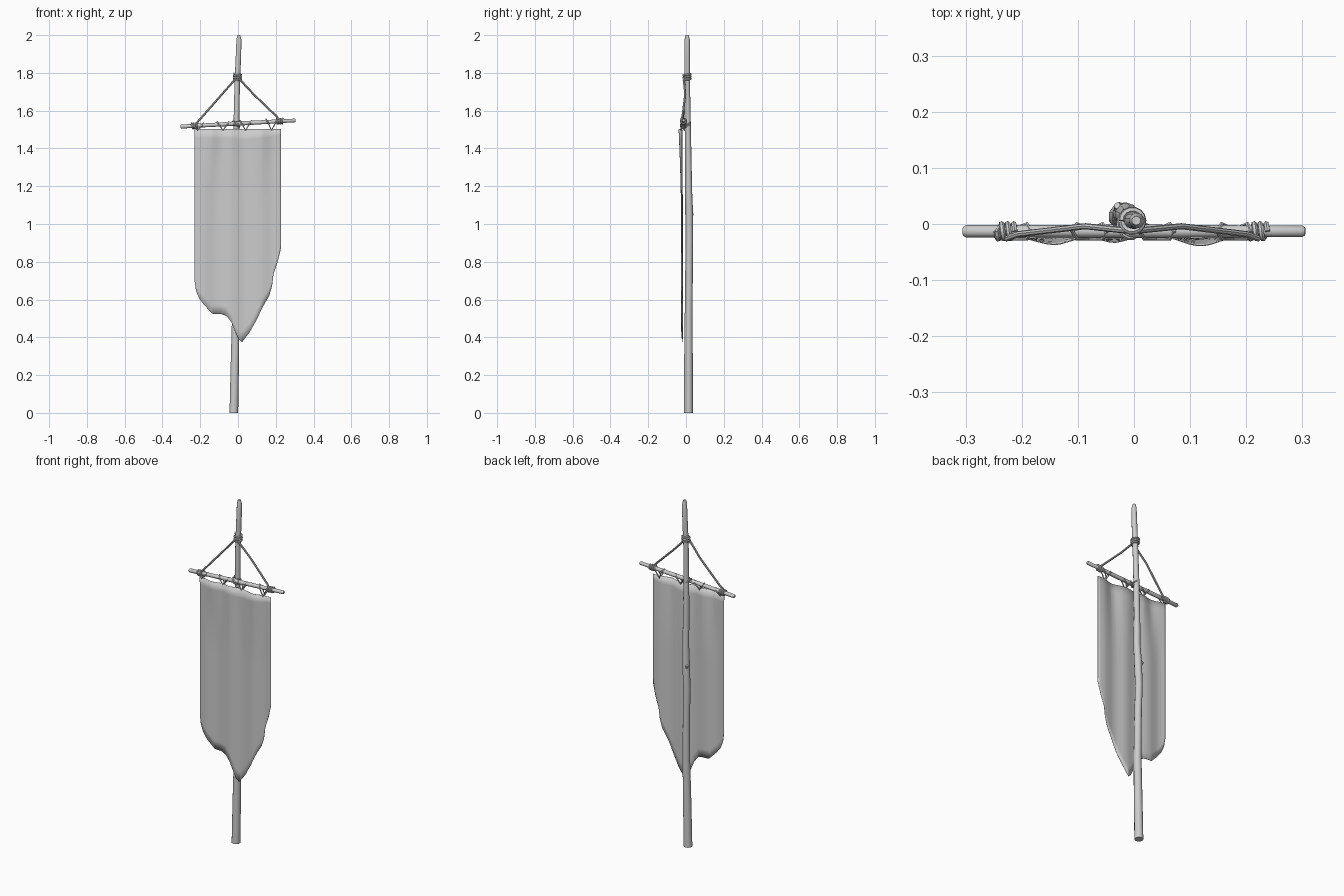
import bpy, bmesh
from math import sin, cos, pi, exp, radians
from mathutils import Vector

cube = bpy.data.objects.get("Cube")
if cube:
    bpy.data.objects.remove(cube, do_unlink=True)

grey = bpy.data.materials.new("plain grey")
grey.use_nodes = True
grey.diffuse_color = (0.6, 0.6, 0.6, 1)
grey.node_tree.nodes["Principled BSDF"].inputs["Base Color"].default_value = (0.6, 0.6, 0.6, 1)


def finish(obj, angle=40):
    bpy.ops.object.select_all(action='DESELECT')
    obj.select_set(True)
    bpy.context.view_layer.objects.active = obj
    if obj.type == 'CURVE':
        bpy.ops.object.convert(target='MESH')
        obj = bpy.context.object
    obj.data.materials.clear()
    obj.data.materials.append(grey)
    bpy.ops.object.shade_smooth_by_angle(angle=radians(angle))


def tube(name, points, radii, resolution=2, cyclic=False):
    """Round tube through points, with one radius or one per point."""
    curve = bpy.data.curves.new(name, 'CURVE')
    curve.dimensions = '3D'
    curve.bevel_depth = 1
    curve.bevel_resolution = resolution
    curve.use_fill_caps = True
    spline = curve.splines.new('POLY')
    spline.points.add(len(points) - 1)
    if not isinstance(radii, (list, tuple)):
        radii = [radii] * len(points)
    for p, co, r in zip(spline.points, points, radii):
        p.co = (*co, 1)
        p.radius = r
    spline.use_cyclic_u = cyclic
    obj = bpy.data.objects.new(name, curve)
    bpy.context.collection.objects.link(obj)
    finish(obj)


def coil(name, centre, axis, radius, thick, turns, pitch):
    """Rope wound around an axis."""
    axis = Vector(axis).normalized()
    side = axis.cross(Vector((0, 1, 0))).normalized()
    other = axis.cross(side)
    n = int(turns * 14)
    pts = []
    for i in range(n + 1):
        t = i / n
        a = 2 * pi * turns * t
        pts.append(Vector(centre) + axis * pitch * turns * (t - 0.5)
                   + radius * (side * cos(a) + other * sin(a)))
    tube(name, pts, thick, 1)


# Crooked pole: x, y, z, radius
pole = [(-.022, .013, 0, .024), (-.017, .013, .25, .023), (-.012, .014, .5, .021),
        (-.014, .016, .75, .020), (-.018, .018, .92, .020), (-.013, .017, 1.05, .021),
        (-.008, .014, 1.16, .019), (-.010, .012, 1.35, .017), (-.008, .009, 1.55, .016),
        (-.004, .006, 1.75, .015), (.002, .006, 1.88, .015), (.005, .006, 1.975, .014),
        (.004, .006, 2.0, .008)]
tube("pole", [p[:3] for p in pole], [p[3] for p in pole], 3)
# Branch stub on the pole
tube("pole_knot", [(-.016, .018, 1.035), (-.027, .030, 1.05), (-.030, .033, 1.058)],
     [.014, .010, .006])


# Crossbar
def bar_z(x):
    return 1.532 + 0.054 * x


bar_x = [-.305, -.30, -.15, 0, .15, .30, .305]
tube("crossbar", [(x, -.013, bar_z(x)) for x in bar_x],
     [.007, .011, .011, .012, .011, .010, .007], 3)

# Hanging ropes and their lashings
coil("pole_lashing", (-.003, .006, 1.778), (0, 0, 1), .019, .006, 3, .012)
for name, x in (("right", -.228), ("left", .222)):
    s = 1 if x > 0 else -1
    tube("hanging_rope_" + name,
         [(-.003 + s * .008, -.012, 1.77), (x * .38, -.004, 1.685),
          (x * .9, -.018, bar_z(x) + .03), (x, -.026, bar_z(x) + .006)], .0055)
    coil("crossbar_lashing_" + name, (x, -.013, bar_z(x)), (1, 0, .05), .0135, .005, 3, .011)
coil("centre_lashing", (-.008, -.002, bar_z(0)), (.6, 0, 1), .023, .004, 2, .012)

# Lacing between crossbar and cloth
for i, x in enumerate((-.215, -.08, .04, .178)):
    z = bar_z(x)
    tube(f"lacing_{i + 1}",
         [(x - .030, -.013, z + .013), (x - .022, -.026, z), (x, -.026, 1.497),
          (x + .024, -.026, z), (x + .032, -.013, z + .013), (x + .024, 0, z),
          (x, -.010, 1.497), (x - .022, 0, z)], .0038, 1, True)

# Cloth with a torn lower edge: x and z along the bottom
hem = [(-.23, .70), (-.222, .645), (-.205, .605), (-.18, .572), (-.135, .525), (-.085, .522),
       (-.06, .512), (-.035, .48), (-.01, .42), (.005, .39), (.022, .375), (.06, .425),
       (.10, .495), (.13, .56), (.165, .62), (.18, .67), (.188, .735), (.21, .80), (.227, .87)]


def hem_z(x):
    for (x0, z0), (x1, z1) in zip(hem, hem[1:]):
        if x <= x1:
            return z0 + (z1 - z0) * (x - x0) / (x1 - x0)
    return hem[-1][1]


def cloth_y(x, z):
    top = max(0, (z - 1.1) / .4) ** 1.5
    folds = exp(-((x + .14) / .04) ** 2) + exp(-((x - .12) / .045) ** 2) \
        + .6 * exp(-((x + .035) / .03) ** 2)
    return -.022 - .015 * top * folds + .004 * sin(x * 42) * (1 - .6 * top)


xs = sorted({-.23 + .457 * i / 32 for i in range(33)} | {h[0] for h in hem})
rows = 20
bm = bmesh.new()
grid = []
for x in xs:
    low = hem_z(x)
    column = []
    for j in range(rows + 1):
        z = low + (1.502 - low) * j / rows
        column.append(bm.verts.new((x, cloth_y(x, z), z)))
    grid.append(column)
for a, b in zip(grid, grid[1:]):
    for j in range(rows):
        bm.faces.new((a[j], b[j], b[j + 1], a[j + 1]))
mesh = bpy.data.meshes.new("cloth")
bm.to_mesh(mesh)
bm.free()
cloth = bpy.data.objects.new("cloth", mesh)
bpy.context.collection.objects.link(cloth)
finish(cloth, 60)
solid = cloth.modifiers.new("thickness", 'SOLIDIFY')
solid.thickness = .002
solid.offset = 0
